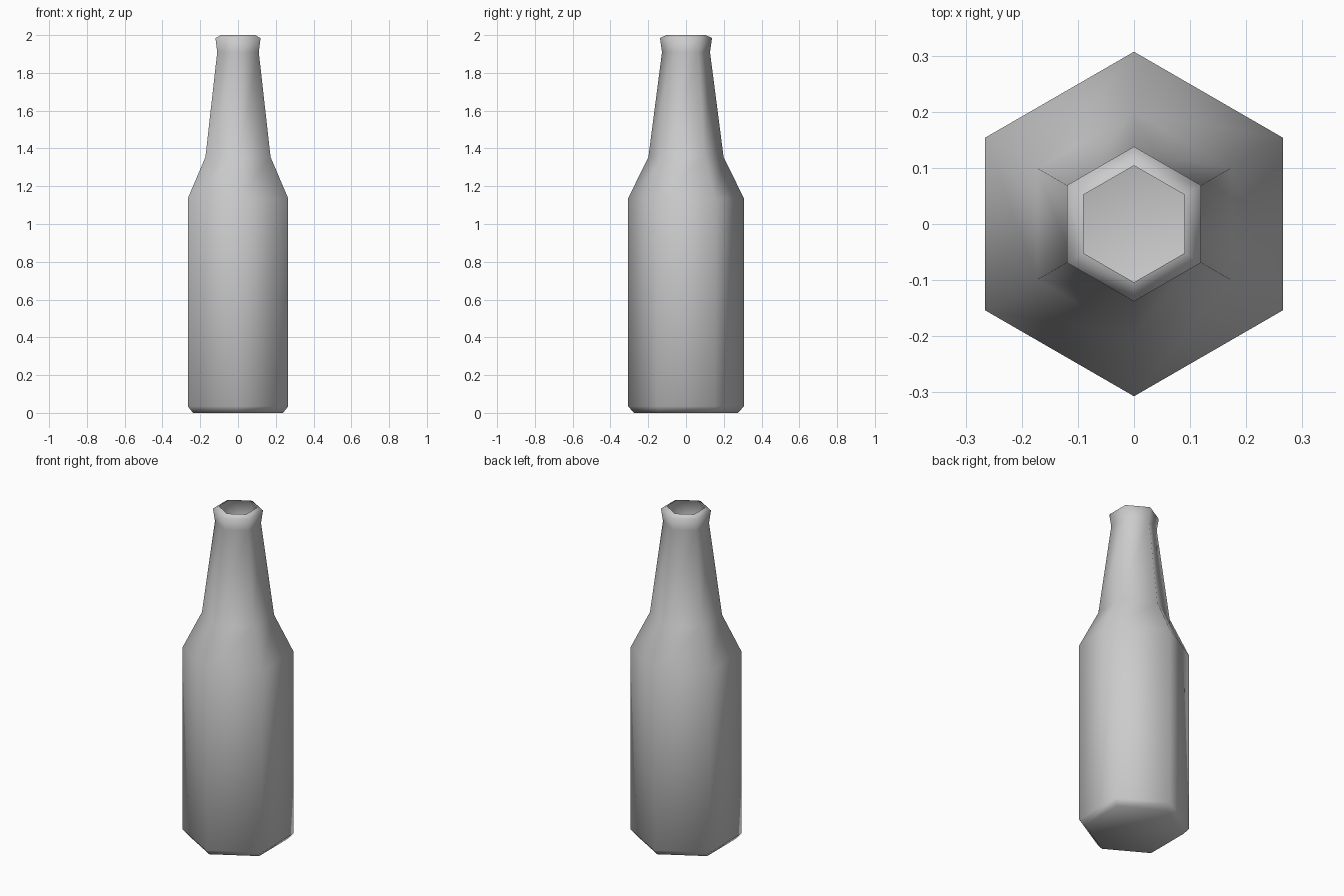
import bpy, bmesh, math

if "Cube" in bpy.data.objects:
    bpy.data.objects.remove(bpy.data.objects["Cube"])

SIDES = 6
# Bottle profile: corner radius, height (base to open lip)
profile = [(0.275, 0.0), (0.307, 0.035), (0.307, 1.135), (0.199, 1.355),
           (0.127, 1.91), (0.138, 1.985), (0.104, 2.0)]

bm = bmesh.new()
rings = []
for r, z in profile:
    ring = []
    for i in range(SIDES):
        a = math.pi / 2 + i * math.tau / SIDES
        ring.append(bm.verts.new((r * math.cos(a), r * math.sin(a), z)))
    rings.append(ring)

# Walls, shoulder, neck and lip
for low, high in zip(rings, rings[1:]):
    for i in range(SIDES):
        j = (i + 1) % SIDES
        bm.faces.new((low[i], low[j], high[j], high[i]))

# Closed base, open mouth
bm.faces.new(list(reversed(rings[0])))

for f in bm.faces:
    f.smooth = True

mesh = bpy.data.meshes.new("bottle")
bm.to_mesh(mesh)
bm.free()
bottle = bpy.data.objects.new("bottle", mesh)
bpy.context.collection.objects.link(bottle)
